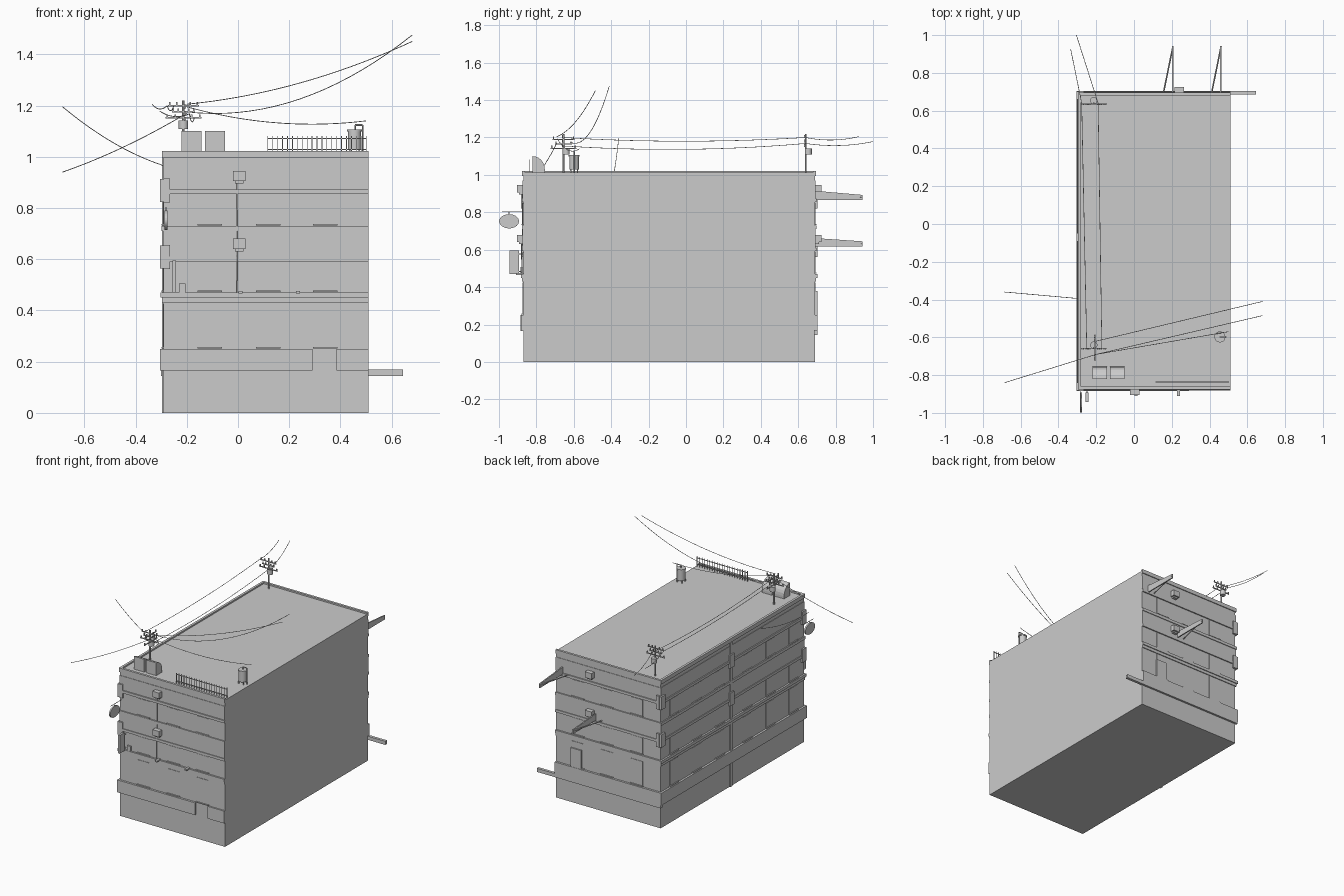
import bpy, bmesh, math
from mathutils import Vector

if "Cube" in bpy.data.objects:
    bpy.data.objects.remove(bpy.data.objects["Cube"])

X0, X1, Y0, Y1 = -0.29, 0.51, -0.87, 0.69


def mesh_object(name, bm):
    bmesh.ops.recalc_face_normals(bm, faces=bm.faces)
    me = bpy.data.meshes.new(name)
    bm.to_mesh(me)
    bm.free()
    ob = bpy.data.objects.new(name, me)
    bpy.context.collection.objects.link(ob)
    return ob


def boxes(name, items):
    bm = bmesh.new()
    for a, b, c, d, e, f in items:
        r = bmesh.ops.create_cube(bm, size=1)
        for v in r["verts"]:
            v.co = Vector(((a + b) / 2 + v.co.x * (b - a), (c + d) / 2 + v.co.y * (d - c),
                           (e + f) / 2 + v.co.z * (f - e)))
    return mesh_object(name, bm)


def tube(name, pts, r=0.002, sides=6):
    # straight segments joined as capped cylinders
    bm = bmesh.new()
    for p, q in zip(pts, pts[1:]):
        p, q = Vector(p), Vector(q)
        n = bmesh.ops.create_cone(bm, segments=sides, radius1=r, radius2=r,
                                  depth=(q - p).length, cap_ends=True)
        rot = (q - p).to_track_quat('Z', 'Y')
        for v in n["verts"]:
            v.co = rot @ v.co + (p + q) / 2
    return mesh_object(name, bm)


def wire(name, p, q, sag):
    p, q = Vector(p), Vector(q)
    n = 18
    tube(name, [p.lerp(q, i / n) - Vector((0, 0, 4 * sag * (i / n) * (1 - i / n)))
                for i in range(n + 1)], 0.0017, 5)


def prism(name, pts, x0, x1):
    # y-z outline extruded along x
    bm = bmesh.new()
    f = bm.faces.new([bm.verts.new((x0, y, z)) for y, z in pts])
    r = bmesh.ops.extrude_face_region(bm, geom=[f])
    for v in r["geom"]:
        if isinstance(v, bmesh.types.BMVert):
            v.co.x = x1
    return mesh_object(name, bm)


def wrap(z0, z1, d, front=True):
    # band around the left, back and front walls
    out = [(X0 - d, X0 + .01, Y0 - d, Y1 + d, z0, z1), (X0, X1, Y1 - .01, Y1 + d, z0, z1)]
    if front:
        out.append((X0, X1, Y0 - d, Y0 + .01, z0, z1))
    return out


# main block and low parapet
boxes("building_body", [(X0, X1, Y0, Y1, 0, 1.012)])
boxes("parapet", wrap(.995, 1.022, .006))

# floor bands, ledges and shop fascia
bands = []
for z0, z1, d in [(.875, .97, .003), (.855, .873, .008), (.71, .73, .008), (.61, .71, .003),
                  (.592, .61, .008), (.45, .47, .012), (.43, .45, .006)]:
    bands += wrap(z0, z1, d)
boxes("floor_bands", bands)
boxes("shop_fascia", wrap(.165, .25, .014, False)
      + [(X0 - .014, .29, Y0 - .014, Y0, .165, .25), (.385, X1, Y0 - .01, Y0, .165, .25)])
boxes("back_rail", [(-.3, .645, Y1 - .005, Y1 + .014, .145, .17)])
boxes("back_hanging_board", [(.31, .39, Y1, Y1 + .012, .2, .38)])

# window panels with sills on the three detailed walls
panels, sills = [], []
for z0, z1 in [(.735, .85), (.475, .588), (.255, .425)]:
    for x in (-.11, .118, .34):
        for y, s in ((Y0, -1), (Y1, 1)):
            ya, yb = sorted((y, y + s * .003))
            panels.append((x - .045, x + .045, ya, yb, z0, z1))
            ya, yb = sorted((y, y + s * .009))
            sills.append((x - .048, x + .048, ya, yb, z0 - .003, z0 + .003))
    for i in range(6):
        y = -.75 + i * .25 + (.05 if i > 2 else 0)
        panels.append((X0 - .003, X0, y - .045, y + .045, z0, z1))
        sills.append((X0 - .009, X0, y - .048, y + .048, z0 - .003, z0 + .003))
boxes("window_panels", panels)
boxes("window_sills", sills)
boxes("left_pilaster", [(X0 - .007, X0, -.08, -.06, 0, .995)])

# units mounted on the corners and mid left wall
units = []
for z in (.868, .608):
    for y in (Y0 + .01, -.07, Y1 - .01):
        units.append((X0 - .014, X0 + .004, y - .022, y + .022, z - .045, z + .045))
    for y in (Y0 - .003, Y1 + .003):
        units.append((X0 + .002, X0 + .025, y - .01, y + .01, z - .047, z + .047))
boxes("corner_units", units)

# wall air conditioners, front and back, with cable
acs = []
for z in (.925, .66):
    acs += [(-.02, .03, Y0 - .034, Y0, z - .02, z + .02),
            (.215, .265, Y1, Y1 + .034, z - .02, z + .02),
            (-.012, .022, Y0 - .022, Y0, z - .03, z - .02),
            (.223, .257, Y1, Y1 + .022, z - .03, z - .02)]
boxes("wall_air_conditioners", acs)
tube("front_cable", [(-.003, Y0 - .006, .905), (-.005, Y0 - .006, .66), (-.003, Y0 - .013, .47)])
boxes("small_lamps", [(x - .008, x + .008, Y0 - .04, Y0, .466, .476) for x in (.01, .235)])

# projecting signs on the front
bm = bmesh.new()
r = bmesh.ops.create_cone(bm, segments=28, radius1=1, radius2=1, depth=.01, cap_ends=True)
for v in r["verts"]:
    v.co = Vector((-.281 + v.co.z, -.946 + .053 * v.co.x, .752 + .038 * v.co.y))
mesh_object("oval_sign", bm)
tube("oval_sign_bracket", [(-.281, -.985, .803), (-.281, Y0, .803)])
tube("oval_sign_hanger", [(-.281, -.946, .803), (-.281, -.946, .785)])
boxes("tall_sign", [(-.256, -.242, -.943, -.893, .47, .595), (-.252, -.246, -.9, Y0, .48, .485),
                    (-.252, -.246, -.9, Y0, .575, .58), (-.23, -.205, Y0 - .01, Y0, .47, .505)])

# folded brackets on the back wall
for name, x, z in (("upper", .455, .865), ("lower", .2, .617)):
    h = .05 if name == "upper" else .045
    prism(name + "_back_plate", [(Y1, z), (.943, z), (.943, z + .028), (Y1, z + h)], x, x + .008)
    tube(name + "_back_brace", [(x - .045, Y1, z + .008), (x + .006, .94, z + .016)], .004, 4)

# roof outdoor units with curved backs
arc = [(-.82 + .065 * math.sin(a * math.pi / 12), 1.03 + .07 * math.cos(a * math.pi / 12))
       for a in range(7)]
for i, x in enumerate((-.22, -.128)):
    prism("roof_hood_%d" % i, [(-.82, 1.01)] + arc + [(-.755, 1.01)], x, x + .078)

# roof railing
rail = [(.115, .5, -.838, -.834, z, z + .004) for z in (1.026, 1.07)]
rail += [(.115 + i * .0192, .118 + i * .0192, -.838, -.834, 1.01, 1.082) for i in range(21)]
boxes("roof_railing", rail)

# water tank on legs with pipe
tx, ty = .455, -.598
tank = tube("water_tank", [(tx, ty, 1.028), (tx, ty, 1.098)], .026, 20)
tube("tank_lid", [(tx, ty, 1.098), (tx, ty, 1.106)], .029, 20)
boxes("tank_legs", [(tx + sx * .018 - .003, tx + sx * .018 + .003, ty + sy * .018 - .003,
                     ty + sy * .018 + .003, 1.01, 1.03) for sx in (-1, 1) for sy in (-1, 1)])
tube("tank_pipe", [(.487, ty, 1.01), (.487, ty, 1.124), (.457, ty, 1.124), (.457, ty, 1.104)], .0035)

# utility poles with arms, insulators and transformer
for name, y, both in (("front", -.655, True), ("back", .64, False)):
    px = -.213
    tube(name + "_pole", [(px, y, 1.0), (px, y, 1.22)], .005, 10)
    arms, pins = [], []
    for z, w in ((1.2, .06), (1.175, .045), (1.152, .07)):
        arms.append((px - w, px + w, y - .008, y - .003, z - .003, z + .003))
        pins += [(px + k * w - .003, px + k * w + .003, y - .009, y - .002, z, z + .014)
                 for k in (-.9, -.45, .45, .9)]
        if both:
            arms.append((px + .003, px + .008, y - w, y + w, z - .013, z - .007))
            pins += [(px + .002, px + .009, y + k * w - .003, y + k * w + .003, z - .01, z + .004)
                     for k in (-.9, .9)]
    boxes(name + "_crossarms", arms)
    boxes(name + "_insulators", pins)
    tube(name + "_transformer", [(px, y + .014, 1.108), (px, y + .014, 1.142)], .019, 14)

# overhead wires
for i, (p, q, s) in enumerate([
        ((-.25, -.66, 1.2), (-.277, .64, 1.2), .02),
        ((-.17, -.66, 1.155), (-.19, .64, 1.168), .025),
        ((-.277, .64, 1.2), (-.335, .925, 1.205), .016),
        ((-.19, .64, 1.168), (-.305, 1.0, 1.178), .016),
        ((-.2, -.69, 1.205), (.68, -.485, 1.45), .04),
        ((-.2, -.62, 1.175), (.68, -.41, 1.475), .1),
        ((-.2, -.69, 1.195), (.5, -.57, 1.14), .035),
        ((-.685, -.36, 1.195), (X0, -.395, .965), .025),
        ((-.685, -.84, .94), (-.2, -.69, 1.17), .015)]):
    wire("overhead_wire_%d" % i, p, q, s)

for ob in bpy.data.objects:
    if "tank" in ob.name or "pole" in ob.name or "wire" in ob.name or "transformer" in ob.name:
        bpy.ops.object.select_all(action='DESELECT')
        ob.select_set(True)
        bpy.context.view_layer.objects.active = ob
        bpy.ops.object.shade_smooth_by_angle()
